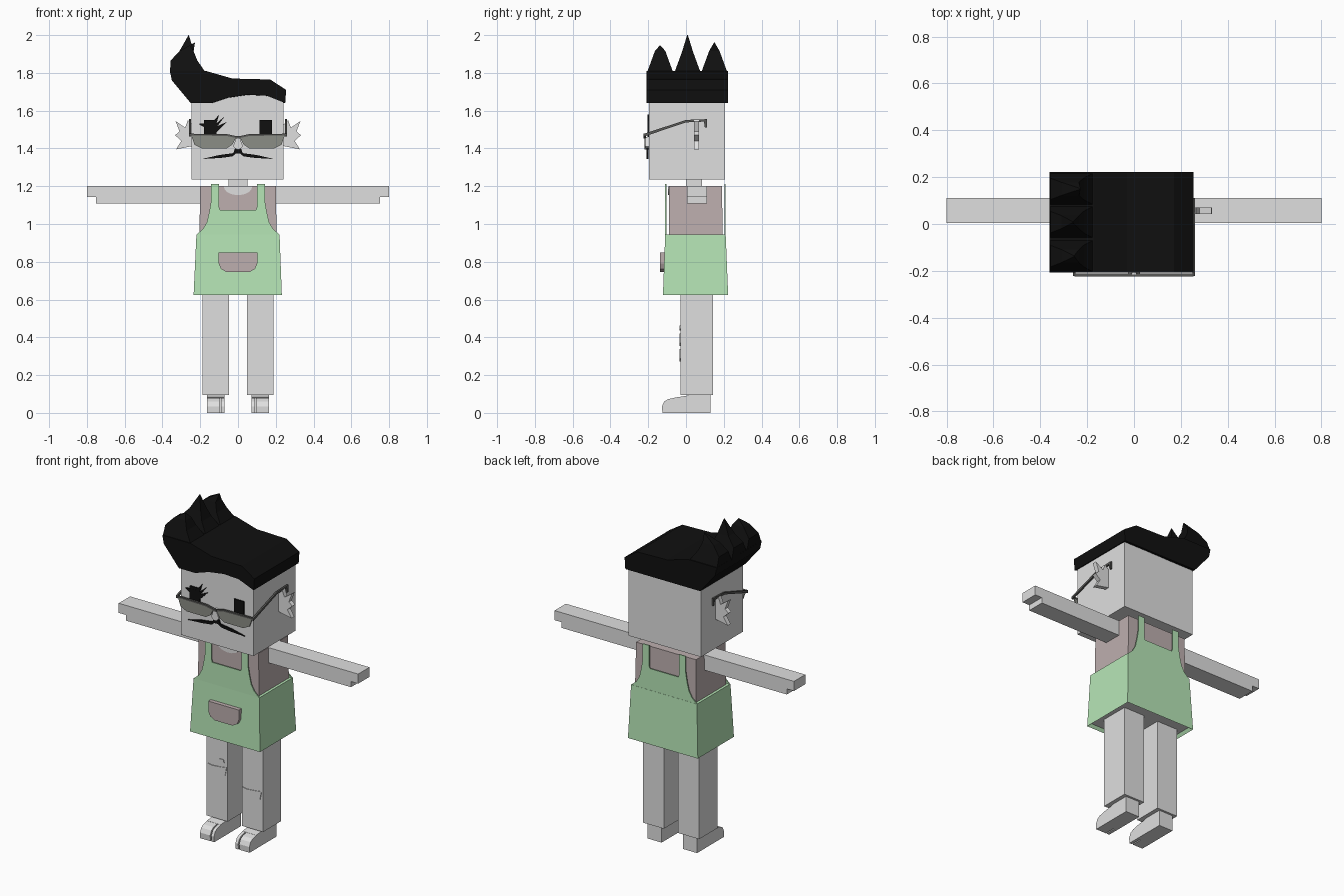
import bpy
import bmesh
import math

default_cube = bpy.data.objects.get("Cube")
if default_cube:
    bpy.data.objects.remove(default_cube, do_unlink=True)


def make_material(name, red, green, blue):
    material = bpy.data.materials.new(name)
    material.use_nodes = True
    colour = (red, green, blue, 1)
    material.diffuse_color = colour
    material.node_tree.nodes["Principled BSDF"].inputs["Base Color"].default_value = colour
    return material


pale_grey = make_material("pale grey", .74, .74, .74)
hair_black = make_material("black", .005, .005, .005)
apron_green = make_material("apron green", .47, .79, .47)
shirt_mauve = make_material("shirt mauve", .51, .43, .43)
lens_grey = make_material("lens grey", .26, .27, .24)
frame_grey = make_material("frame grey", .1, .1, .095)


def finish(bm, name, *materials):
    bmesh.ops.recalc_face_normals(bm, faces=bm.faces)
    mesh = bpy.data.meshes.new(name)
    bm.to_mesh(mesh)
    bm.free()
    for material in materials:
        mesh.materials.append(material)
    part = bpy.data.objects.new(name, mesh)
    bpy.context.collection.objects.link(part)
    return part


def loft(name, rings, *materials, bottom_inset=0):
    """Skin a closed solid through rings of equal point count."""
    bm = bmesh.new()
    loops = [[bm.verts.new(point) for point in ring] for ring in rings]
    count = len(loops[0])
    for lower, upper in zip(loops, loops[1:]):
        for i in range(count):
            j = (i + 1) % count
            bm.faces.new((lower[i], lower[j], upper[j], upper[i]))
    bottom = bm.faces.new(loops[0])
    bm.faces.new(loops[-1])
    bmesh.ops.recalc_face_normals(bm, faces=bm.faces)
    if bottom_inset:
        bmesh.ops.inset_region(bm, faces=[bottom], thickness=bottom_inset)
        bottom.material_index = 1
        for vert in bottom.verts:
            vert.co.z += bottom_inset
    return finish(bm, name, *materials)


def prism_front(name, outline, y0, y1, material):
    """Extrude an x, z outline along y."""
    return loft(name, [[(x, y, z) for x, z in outline] for y in (y0, y1)], material)


def prism_side(name, outline, x0, x1, material):
    """Extrude a y, z outline along x."""
    return loft(name, [[(x, y, z) for y, z in outline] for x in (x0, x1)], material)


def rectangle(x0, x1, y0, y1, z):
    return [(x0, y0, z), (x1, y0, z), (x1, y1, z), (x0, y1, z)]


def box(name, x0, x1, y0, y1, z0, z1, material):
    return loft(name, [rectangle(x0, x1, y0, y1, z) for z in (z0, z1)], material)


def mirrored(outline, side):
    return [(side * x, z) for x, z in outline]


def symmetric(half):
    """Complete a right-hand outline with its mirror image."""
    return half + [(-x, z) for x, z in reversed(half)]


def half_disc(rx, rz, top, steps=10):
    angles = [math.pi * i / steps for i in range(steps + 1)]
    return [(rx * math.cos(a), top - rz * math.sin(a)) for a in angles]


# Head and neck
box("head", -.245, .24, -.196, .207, 1.235, 1.69, pale_grey)
box("neck", -.05, .05, 0, .085, 1.18, 1.25, pale_grey)

# Hair: swept profile, arched over the brow and level at the back
crown = [(.25, 1.64), (.255, 1.71), (.17, 1.765), (-.03, 1.77), (-.17, 1.81),
         (-.36, 1.81), (-.35, 1.76), (-.25, 1.64)]
brow = [(-.14, 1.64), (-.05, 1.67), (.05, 1.685), (.15, 1.68)]
front_hair = [(x, -.208, z) for x, z in crown + brow]
back_hair = [(x, .222, z) for x, z in crown] + [(x, .222, 1.64) for x, z in brow]
loft("hair", [front_hair, back_hair], hair_black)

# Spikes curling up from the quiff
for y, tip_x, tip_z in ((-.137, -.255, 1.945), (.008, -.26, 2), (.15, -.228, 1.96)):
    loft("hair_spike", [
        rectangle(-.36, -.17, y - .07, y + .07, 1.8),
        rectangle(-.357, -.215, y - .046, y + .046, 1.865),
        rectangle(-.31, -.235, y - .028, y + .028, 1.915),
        rectangle(tip_x - .002, tip_x, y - .002, y + .002, tip_z)],
        hair_black)

# Eyes, with lashes on the right eye
for side in (-1, 1):
    inner, outer = sorted((side * .115, side * .18))
    box("eye", inner, outer, -.204, -.195, 1.46, 1.55, hair_black)
lashes = [[(-.2, 1.46), (-.07, 1.57), (-.13, 1.49)],
          [(-.21, 1.53), (-.12, 1.54), (-.14, 1.49)],
          [(-.15, 1.52), (-.1, 1.58), (-.12, 1.51)],
          [(-.15, 1.5), (-.06, 1.54), (-.13, 1.47)]]
for lash in lashes:
    prism_front("eyelash", lash, -.205, -.196, hair_black)

# Nose and moustache
nose = symmetric([(.008, 1.46), (.026, 1.41), (.008, 1.395)])
prism_front("nose", nose, -.22, -.19, pale_grey)
moustache = symmetric([(.012, 1.41), (.025, 1.375), (.1, 1.365), (.19, 1.344),
                       (.09, 1.35), (.03, 1.358), (.012, 1.372)])
prism_front("moustache", moustache, -.208, -.199, hair_black)

# Glasses and spiky ears
lens = [(.01, 1.46), (.06, 1.472), (.25, 1.475), (.23, 1.42), (.19, 1.4),
        (.06, 1.4), (.03, 1.42)]
rim = [(.008, 1.455), (.06, 1.466), (.253, 1.469), (.253, 1.478), (.06, 1.476), (.008, 1.465)]
temple = [(-.222, 1.463), (0, 1.538), (.095, 1.542), (.1, 1.51), (.11, 1.51),
          (.11, 1.555), (0, 1.551), (-.222, 1.478)]
ear = [(.23, 1.53), (.245, 1.53), (.265, 1.55), (.28, 1.51), (.33, 1.545), (.31, 1.49),
       (.333, 1.47), (.3, 1.44), (.328, 1.395), (.23, 1.415)]
for side in (-1, 1):
    prism_front("glasses_lens", mirrored(lens, side), -.22, -.214, lens_grey)
    prism_front("glasses_rim", mirrored(rim, side), -.224, -.212, frame_grey)
    prism_side("glasses_temple", temple, side * .25, side * .26, frame_grey)
    prism_front("ear", mirrored(ear, side), .043, .07, pale_grey)
box("glasses_bridge", -.012, .012, -.225, -.215, 1.452, 1.465, frame_grey)

# Shirt with open neckline
loft("shirt", [rectangle(-.205, .205, -.09, .195, .9),
               rectangle(-.2, .2, -.09, .19, 1.2)], shirt_mauve)
prism_front("neckline", half_disc(.075, .045, 1.198), -.094, -.088, pale_grey)

# Apron skirt, hollow underneath
loft("apron_skirt", [rectangle(-.235, .232, -.122, .223, .625),
                     rectangle(-.22, .22, -.11, .21, .945)],
     apron_green, pale_grey, bottom_inset=.018)

# Apron bib and straps, front and back
bib = symmetric([(.22, .93), (.218, .945), (.185, .975), (.165, 1.01), (.153, 1.06),
                 (.143, 1.12), (.143, 1.213), (.1, 1.213), (.1, 1.09), (.095, 1.075)])
for name, y in (("front_bib", -.11), ("back_bib", .203)):
    prism_front(name, bib, y, y + .006, apron_green)

# Pocket with rounded lower corners
pocket = symmetric([(.102, .85), (.102, .79), (.09, .762), (.06, .745)])
prism_front("apron_pocket", pocket, -.138, -.105, shirt_mauve)

# Arms with a stepped hand at each end
arm = [(.195, 1.2), (.8, 1.2), (.8, 1.142), (.752, 1.142), (.752, 1.108), (.195, 1.108)]
for side in (-1, 1):
    prism_front("arm", mirrored(arm, side), .004, .112, pale_grey)

# Legs and split-toe shoes
toe = [(-.05, 0), (-.125, 0), (-.127, .035), (-.115, .06), (-.095, .073), (-.05, .082)]
heel = [(.13, 0), (-.06, 0), (-.06, .081), (0, .09), (.03, .1), (.13, .1)]
for side in (-1, 1):
    inner, outer = sorted((side * .048, side * .188))
    box("leg", inner, outer, -.03, .143, .095, .65, pale_grey)
    prism_side("shoe", heel, side * .072, side * .165, pale_grey)
    prism_side("big_toe", toe, side * .072, side * .09, pale_grey)
    prism_side("outer_toes", toe, side * .097, side * .165, pale_grey)

# Torn knee patches
tear = [(-.065, .025), (-.03, .02), (.03, .025), (.065, .03), (.055, -.02),
        (.03, -.035), (-.03, -.03), (-.05, -.02)]
for x, z in ((-.118, .39), (.115, .308)):
    prism_front("knee_patch", [(x + u, z + v) for u, v in tear], -.034, -.028, pale_grey)
flap = [(-.13, .437), (-.07, .445), (-.075, .463), (-.105, .462)]
prism_front("knee_flap", flap, -.034, -.028, pale_grey)
